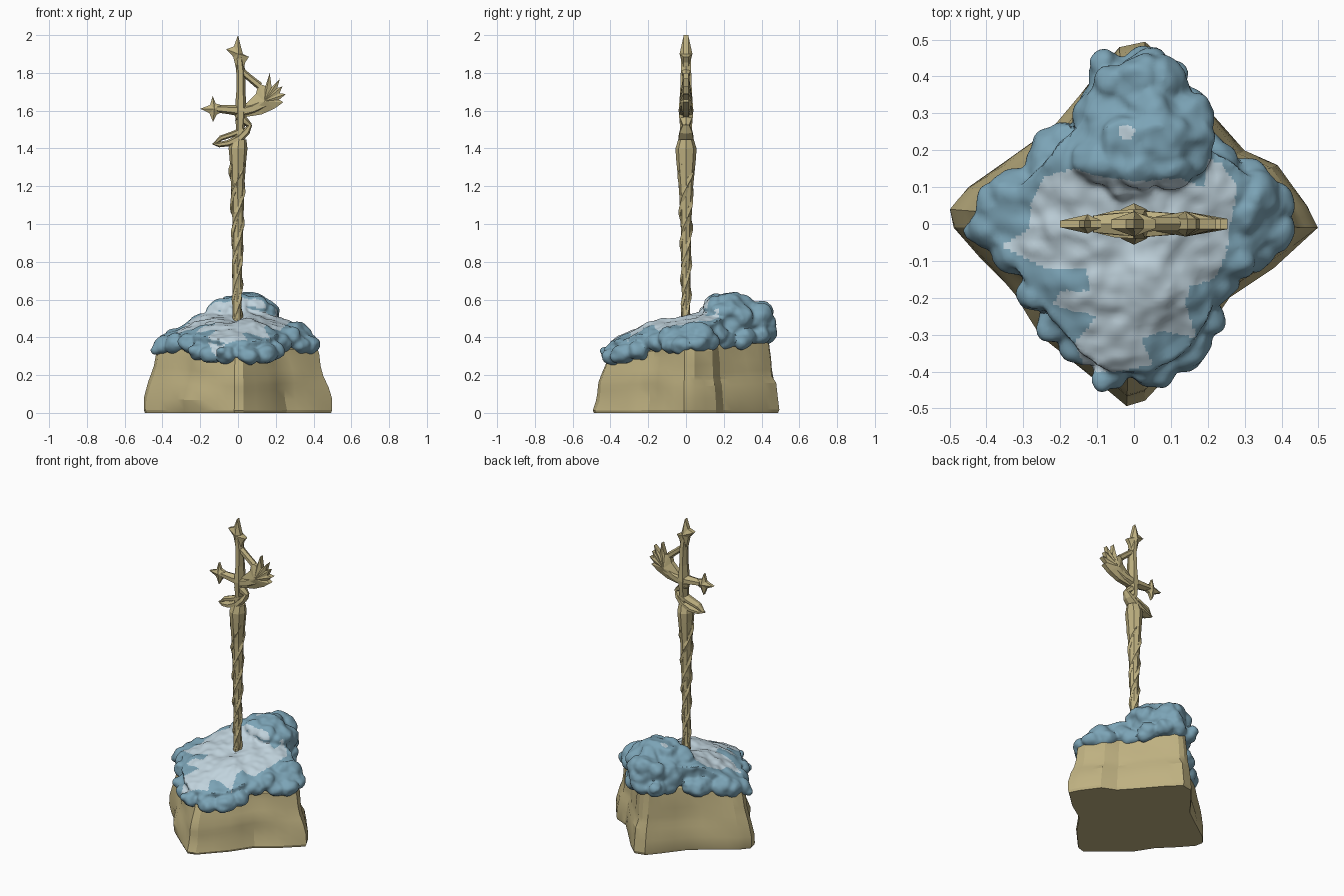
import bpy, bmesh, math, random
from mathutils import Vector, noise

random.seed(4)

def material(name, col):
    m = bpy.data.materials.new(name)
    m.diffuse_color = (*col, 1)
    return m

TAN = material("tan_stone", (0.52, 0.44, 0.22))
BLUE = material("blue_snow", (0.20, 0.37, 0.47))
PALE = material("pale_snow", (0.53, 0.65, 0.72))

def finish(name, bm, mats, angle=None):
    bmesh.ops.recalc_face_normals(bm, faces=bm.faces)
    me = bpy.data.meshes.new(name)
    bm.to_mesh(me)
    bm.free()
    ob = bpy.data.objects.new(name, me)
    bpy.context.collection.objects.link(ob)
    for m in mats:
        me.materials.append(m)
    if angle:
        smooth(ob, angle)
    return ob

def smooth(ob, angle):
    bpy.ops.object.select_all(action='DESELECT')
    ob.select_set(True)
    bpy.context.view_layer.objects.active = ob
    bpy.ops.object.shade_smooth_by_angle(angle=math.radians(angle))

def bridge(bm, rings):
    for a, b in zip(rings, rings[1:]):
        n = len(a)
        for i in range(n):
            bm.faces.new((a[i], a[(i + 1) % n], b[(i + 1) % n], b[i]))

def fan(bm, ring, co):
    c = bm.verts.new(co)
    for i in range(len(ring)):
        bm.faces.new((ring[i], ring[(i + 1) % len(ring)], c))

def resample(pts, steps):
    out = []
    for i, a in enumerate(pts):
        b = pts[(i + 1) % len(pts)]
        out += [Vector(a).lerp(Vector(b), k / steps) for k in range(steps)]
    return out

# Boulder: tapered diamond block, with a split ledge on the back right side
foot = [(-0.5, 0.04), (-0.45, 0.10), (-0.35, 0.17), (-0.21, 0.27), (-0.10, 0.41), (-0.04, 0.48),
        (0.03, 0.495), (0.10, 0.43), (0.22, 0.29), (0.30, 0.20), (0.39, 0.16), (0.47, 0.05),
        (0.5, -0.01), (0.38, -0.12), (0.26, -0.20), (0.17, -0.33), (0.03, -0.48), (-0.02, -0.495),
        (-0.11, -0.42), (-0.25, -0.30), (-0.32, -0.19), (-0.42, -0.09), (-0.49, -0.01)]
bm = bmesh.new()
rings = []
for t in (0, 0.04, 0.2, 0.36, 0.44, 0.52, 0.65, 0.82, 0.93, 1.0):
    ring = []
    for p in resample(foot, 2):
        back = max(0, p.y) / 0.5
        s = 1 - (0.18 - 0.07 * back) * t ** 1.3 - (0.015 if t == 0 else 0)
        if p.x > 0 and p.y > 0.1 and t > 0.4:
            s -= 0.03
        if 0.04 < t < 0.9:
            s += 0.05 * noise.noise(Vector((p.x * 4, p.y * 4, t * 2.5))) - 0.01 * back
        if t == 1:
            s -= 0.08
        ring.append(bm.verts.new((p.x * s, p.y * s, t * (0.38 + 0.13 * p.y))))
    rings.append(ring)
bridge(bm, rings)
bm.faces.new(rings[0])
fan(bm, rings[-1], (0, 0.02, 0.42))
finish("boulder", bm, [TAN], 20)

# Snow cap: sloping sheet plus lumps round the rim and a mound at the back
rim = [(-0.39, -0.01), (-0.37, 0.05), (-0.31, 0.09), (-0.23, 0.16), (-0.19, 0.21), (-0.09, 0.32),
       (-0.06, 0.40), (0.02, 0.42), (0.09, 0.39), (0.15, 0.31), (0.19, 0.20), (0.31, 0.12),
       (0.37, 0.06), (0.38, -0.02), (0.32, -0.07), (0.22, -0.15), (0.19, -0.25), (0.14, -0.33),
       (0.05, -0.385), (-0.06, -0.385), (-0.14, -0.33), (-0.20, -0.26), (-0.26, -0.18), (-0.33, -0.08)]

def top_z(x, y):
    pit = 0.02 * math.exp(-(x * x + y * y) / 0.006)
    return 0.52 + 0.20 * y - 0.75 * x * x - 0.35 * y * y - pit + 0.03 * noise.noise(Vector((x * 8, y * 8, 3)))

# The rim rides higher along the two front flanks
def rise(x, y):
    return 0.05 * max(0, 1 - math.hypot(abs(x) - 0.26, y + 0.14) / 0.13)

bm = bmesh.new()
outline = resample(rim, 2)
tops = [[bm.verts.new((p.x * s, p.y * s, top_z(p.x * s, p.y * s))) for p in outline]
        for s in (0.1, 0.25, 0.4, 0.6, 0.8, 0.93, 1.05)]
low = [bm.verts.new((p.x, p.y, 0.33 + 0.10 * p.y + rise(p.x, p.y))) for p in outline]
bridge(bm, tops + [low])
fan(bm, tops[0], (0, 0, top_z(0, 0)))
fan(bm, low, (0, 0, 0.36))

def lump(x, y, z, r, flat=0.85):
    verts = bmesh.ops.create_icosphere(bm, subdivisions=3, radius=r)["verts"]
    for v in verts:
        v.co *= 1 + 0.25 * noise.noise(v.co * 14 + Vector((x, y, z)) * 9)
        v.co = Vector((x + v.co.x, y + v.co.y, z + v.co.z * flat))

for x, y in rim:
    z = 0.36 + 0.14 * y + rise(x, y)
    lump(x, y, z, random.uniform(0.058, 0.068))
    lump(x * 1.03 + random.uniform(-0.03, 0.03), y * 1.03 + random.uniform(-0.03, 0.03),
         z + random.uniform(-0.035, 0.03), random.uniform(0.032, 0.042))
for m in ((0.0, 0.21, 0.47, 0.155, 1), (0.06, 0.23, 0.48, 0.15, 1), (0.03, 0.34, 0.47, 0.125, 1),
          (-0.07, 0.28, 0.47, 0.10, 1), (0.13, 0.28, 0.50, 0.085, 1), (0.15, 0.18, 0.52, 0.06, 1),
          (0.02, 0.40, 0.53, 0.065, 1), (0.08, 0.39, 0.52, 0.065, 1), (-0.05, 0.38, 0.51, 0.06, 1),
          (0.10, 0.15, 0.56, 0.06, 1), (-0.09, 0.18, 0.53, 0.075, 1), (0.05, 0.31, 0.57, 0.055, 1),
          (0.02, 0.15, 0.57, 0.06, 1), (-0.33, 0.08, 0.39, 0.06, 1), (0.33, 0.08, 0.40, 0.07, 1),
          (0.29, 0.02, 0.42, 0.06, 1), (-0.22, 0.20, 0.38, 0.06, 1), (0.23, 0.17, 0.42, 0.055, 1),
          (0.28, -0.10, 0.40, 0.055, 1)):
    lump(*m)
snow = finish("snow_cap", bm, [BLUE, PALE])
bpy.context.view_layer.objects.active = snow
snow.select_set(True)
mod = snow.modifiers.new("merge", 'REMESH')
mod.mode = 'VOXEL'
mod.voxel_size = 0.009
mod = snow.modifiers.new("soften", 'SMOOTH')
mod.iterations = 3
for name in ("merge", "soften"):
    bpy.ops.object.modifier_apply(modifier=name)
for v in snow.data.vertices:
    v.co += v.normal * 0.008 * noise.noise(v.co * 22)

# Pale trodden patch in the middle of the cap
patch = [(-0.28, 0.06), (-0.24, 0.13), (-0.16, 0.15), (-0.10, 0.13), (0.02, 0.115), (0.12, 0.125),
         (0.19, 0.10), (0.20, 0.18), (0.24, 0.16), (0.28, 0.10), (0.26, 0.0), (0.25, -0.08),
         (0.22, -0.15), (0.15, -0.17), (0.14, -0.22), (0.17, -0.31), (0.08, -0.29), (0.02, -0.31),
         (0.05, -0.38), (-0.04, -0.40), (-0.13, -0.40), (-0.16, -0.32), (-0.10, -0.25),
         (-0.22, -0.22), (-0.20, -0.18), (-0.12, -0.18), (-0.13, -0.12), (-0.24, -0.12),
         (-0.36, -0.06), (-0.28, -0.01)]

def inside(x, y):
    hit = math.hypot(x + 0.02, y - 0.25) < 0.022
    for (ax, ay), (bx, by) in zip(patch, patch[1:] + patch[:1]):
        if (ay > y) != (by > y) and x < ax + (y - ay) * (bx - ax) / (by - ay):
            hit = not hit
    return hit

for f in snow.data.polygons:
    c = f.center
    f.material_index = int(f.normal.z > 0 and c.z > 0.3 and inside(c.x, c.y))
smooth(snow, 35)

# Sword helpers: faceted tube through (x, z, radius, depth radius) stations in the xz plane
def tube(name, pts, sides=6):
    bm = bmesh.new()
    rings = []
    for i, (x, z, r, d) in enumerate(pts):
        a, b = pts[max(i - 1, 0)], pts[min(i + 1, len(pts) - 1)]
        side = Vector((b[1] - a[1], 0, a[0] - b[0])).normalized()
        rings.append([bm.verts.new(Vector((x, 0, z)) + side * r * math.cos(w) + Vector((0, d * math.sin(w), 0)))
                      for w in (math.tau * k / sides for k in range(sides))])
    bridge(bm, rings)
    bm.faces.new(rings[0])
    bm.faces.new(rings[-1])
    return finish(name, bm, [TAN])

# Faceted plate: star-shaped xz outline with a raised centre on both sides
def plate(name, pts, centre, edge, mid):
    bm = bmesh.new()
    rings = [[bm.verts.new((x, y, z)) for x, z in pts] for y in (-edge, edge)]
    bridge(bm, rings)
    for ring, y in zip(rings, (-mid, mid)):
        fan(bm, ring, (centre[0], y, centre[1]))
    return finish(name, bm, [TAN])

# Blade: tapering core wrapped by three twisted strands
tube("blade_core", [(-0.005, 0.48, 0.023, 0.021), (-0.004, 0.8, 0.026, 0.024), (0, 1.0, 0.029, 0.028),
                    (-0.002, 1.2, 0.035, 0.038), (0, 1.34, 0.044, 0.052), (0, 1.40, 0.050, 0.056),
                    (0.005, 1.45, 0.040, 0.040)], 8)
for s in range(3):
    bm = bmesh.new()
    rings = []
    for i in range(33):
        t = i / 32
        a = s * math.tau / 3 + t * 10
        orbit = 0.016 + 0.016 * t * t
        r = 0.012 + 0.004 * t + 0.003 * math.sin(i * 1.7 + s)
        c = Vector((orbit * math.cos(a) - 0.003, orbit * math.sin(a), 0.50 + 0.82 * t))
        rings.append([bm.verts.new(c + Vector((r * math.cos(w), r * math.sin(w), 0)))
                      for w in (math.tau * k / 5 + a for k in range(5))])
    bridge(bm, rings)
    bm.faces.new(rings[0])
    bm.faces.new(rings[-1])
    finish("blade_strand", bm, [TAN])

# Grip and barbed pommel
tube("grip", [(0.0, 1.42, 0.030, 0.035), (0.012, 1.50, 0.022, 0.035), (0.015, 1.60, 0.032, 0.045),
              (0.015, 1.70, 0.024, 0.036), (0.015, 1.80, 0.024, 0.032), (0.006, 1.88, 0.022, 0.030)])
plate("pommel", [(0, 2.0), (0.018, 1.93), (0.026, 1.90), (0.058, 1.885), (0.038, 1.855), (0.03, 1.82),
                 (-0.01, 1.82), (-0.025, 1.885), (-0.062, 1.925), (-0.022, 1.94)], (0.002, 1.90), 0.012, 0.034)

# Left guard arm ending in a three-pointed star
tube("guard_arm", [(0.03, 1.60, 0.034, 0.042), (-0.04, 1.605, 0.025, 0.034), (-0.11, 1.61, 0.020, 0.026)])
plate("guard_star", [(-0.09, 1.63), (-0.118, 1.638), (-0.134, 1.678), (-0.148, 1.63), (-0.20, 1.61),
                     (-0.152, 1.587), (-0.132, 1.54), (-0.112, 1.58), (-0.09, 1.59)],
      (-0.125, 1.61), 0.009, 0.026)

# Right wing: root, feathered fan and the strut joining it to the grip
tube("wing_root", [(0.01, 1.592, 0.030, 0.042), (0.08, 1.61, 0.030, 0.036), (0.14, 1.64, 0.035, 0.030)])
plate("wing_fan", [(0.03, 1.565), (0.125, 1.58), (0.195, 1.612), (0.24, 1.645), (0.218, 1.658),
                   (0.254, 1.688), (0.220, 1.692), (0.235, 1.728), (0.208, 1.72), (0.222, 1.77),
                   (0.178, 1.725), (0.168, 1.80), (0.145, 1.73), (0.108, 1.745), (0.095, 1.69),
                   (0.03, 1.625)], (0.14, 1.65), 0.014, 0.034)
tube("wing_strut", [(0.01, 1.815, 0.020, 0.024), (0.06, 1.775, 0.018, 0.022), (0.115, 1.73, 0.020, 0.022)])

# Curled hook below the guard
tube("hook_upper", [(0.0, 1.57, 0.026, 0.036), (0.035, 1.545, 0.022, 0.032), (0.066, 1.52, 0.012, 0.020)])
tube("hook_curl", [(0.068, 1.528, 0.008, 0.018), (0.045, 1.49, 0.020, 0.038), (0.01, 1.455, 0.022, 0.046),
                   (-0.05, 1.428, 0.017, 0.042), (-0.10, 1.42, 0.014, 0.028), (-0.135, 1.425, 0.004, 0.008)])
tube("hook_bar", [(0.03, 1.50, 0.016, 0.036), (-0.03, 1.475, 0.015, 0.036), (-0.09, 1.455, 0.014, 0.030),
                  (-0.125, 1.425, 0.006, 0.012)])
